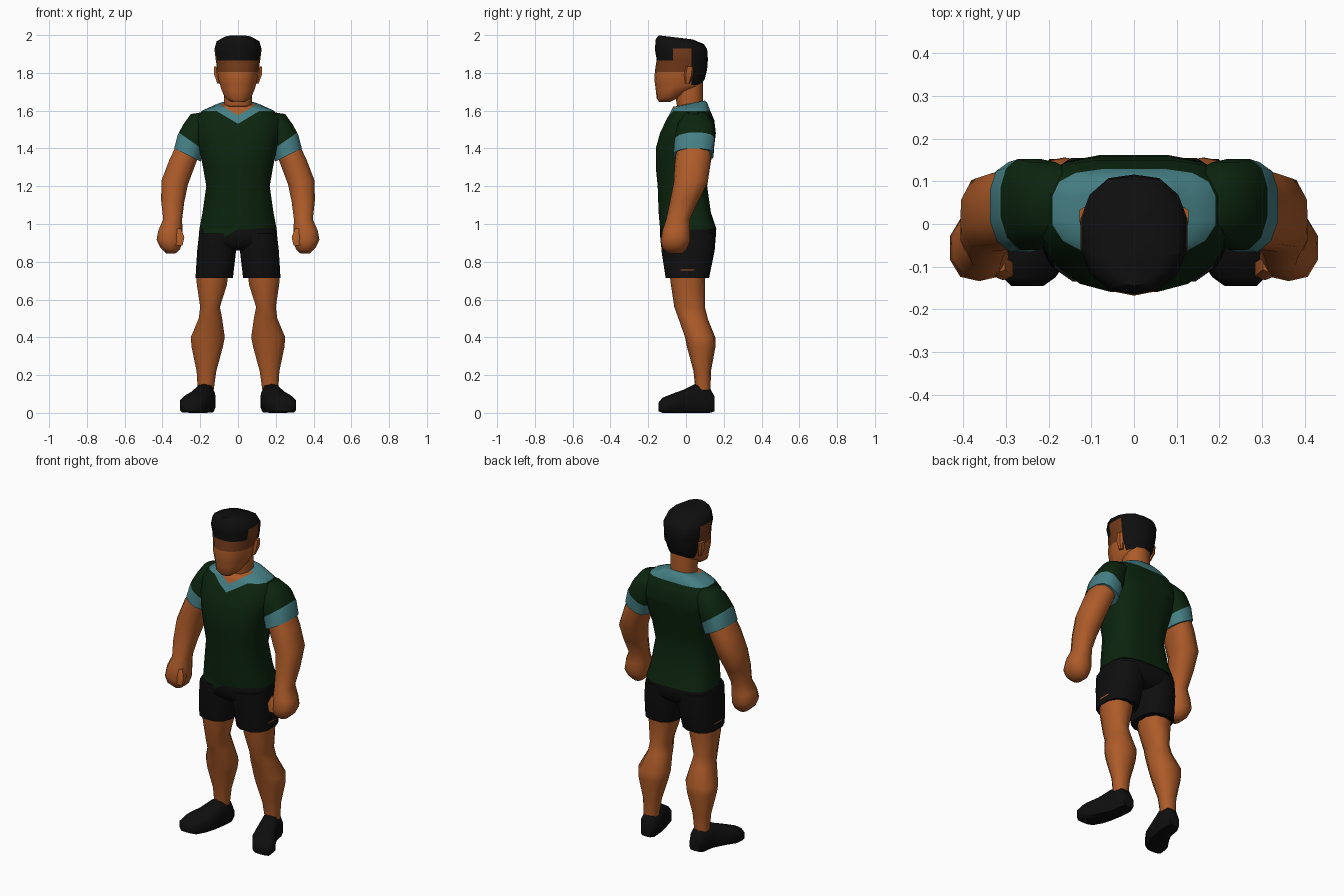
import bpy, bmesh, math
from mathutils import Vector


def mat(name, col):
    m = bpy.data.materials.new(name)
    m.diffuse_color = (*col, 1)
    return m


SKIN = mat("skin", (0.42, 0.105, 0.022))
SHADE = mat("brow_brown", (0.17, 0.042, 0.010))
TEAL = mat("teal_trim", (0.060, 0.215, 0.235))
GREEN = mat("dark_green", (0.0035, 0.018, 0.0045))
BLACK = mat("black", (0.0045, 0.0045, 0.0045))


def power(v, e):
    return math.copysign(abs(v) ** e, v)


def loft(name, rings, mats, n=12, front=0.9, back=0.9, side=1, along="z",
         cuts=(), rule=None, angle=50):
    """Ring: (centre x, level, half width, low, high, tilt in x, tilt in depth)."""
    bm = bmesh.new()
    loops = []
    for r in rings:
        cx, lv, rx, lo, hi, tx, ty = (tuple(r) + (0, 0))[:7]
        mid, ry, loop = (lo + hi) / 2, (hi - lo) / 2, []
        for i in range(n):
            a = 2 * math.pi * (i + 0.5) / n
            e = front if math.sin(a) < 0 else back
            dx, dy = rx * power(math.cos(a), e), ry * power(math.sin(a), e)
            k = 1 / math.cos(math.pi / n)          # reach the full outline
            dx, dy = max(-rx, min(rx, dx * k)), max(-ry, min(ry, dy * k))
            l = lv + tx * dx + ty * dy
            p = (cx + dx, mid + dy, l) if along == "z" else (cx + dx, l, mid + dy)
            loop.append(bm.verts.new((p[0] * side, p[1], p[2])))
        loops.append(loop)
    for a, b in zip(loops, loops[1:]):
        for i in range(n):
            j = (i + 1) % n
            bm.faces.new((a[i], a[j], b[j], b[i]))
    bm.faces.new(loops[0])
    bm.faces.new(loops[-1])
    # colour borders are cut into the faces
    for co, no in cuts:
        bmesh.ops.bisect_plane(bm, geom=bm.verts[:] + bm.edges[:] + bm.faces[:],
                               dist=1e-5, plane_co=co, plane_no=no)
    bmesh.ops.recalc_face_normals(bm, faces=bm.faces[:])
    if rule:
        for f in bm.faces:
            f.material_index = rule(f.calc_center_median())
    me = bpy.data.meshes.new(name)
    bm.to_mesh(me)
    bm.free()
    for m in mats:
        me.materials.append(m)
    ob = bpy.data.objects.new(name, me)
    bpy.context.collection.objects.link(ob)
    bpy.ops.object.select_all(action="DESELECT")
    ob.select_set(True)
    bpy.context.view_layer.objects.active = ob
    bpy.ops.object.shade_smooth_by_angle(angle=math.radians(angle))
    return ob


# shirt body with V collar
def shirt_rule(c):
    if c.y < 0.01:
        if c.z > 1.575 + 0.6 * abs(c.x):
            return 2
        return 1 if c.z > min(1.53 + 0.6 * abs(c.x), 1.598) else 0
    return 1 if c.z > 1.598 else 0


loft("shirt", [
    (0, 0.97, 0.205, -0.137, 0.162), (0, 1.06, 0.188, -0.145, 0.132),
    (0, 1.20, 0.168, -0.150, 0.112), (0, 1.30, 0.185, -0.160, 0.125),
    (0, 1.40, 0.205, -0.160, 0.148), (0, 1.48, 0.225, -0.138, 0.158),
    (0, 1.55, 0.228, -0.105, 0.150), (0, 1.60, 0.190, -0.078, 0.128),
    (0, 1.632, 0.110, -0.068, 0.112, 0, 0.12),
    (0, 1.638, 0.075, -0.055, 0.100, 0, 0.2)],
    [GREEN, TEAL, SKIN], n=16, front=0.85, back=0.6,
    cuts=[((0, 0, 1.53), (0.6, 0, -1)), ((0, 0, 1.53), (0.6, 0, 1)),
          ((0, 0, 1.575), (0.6, 0, -1)), ((0, 0, 1.575), (0.6, 0, 1)),
          ((0, 0, 1.598), (0, 0, 1)), ((0, 0.01, 0), (0, 1, 0))],
    rule=shirt_rule)

# neck
loft("neck", [(0, 1.56, 0.065, -0.035, 0.09), (0, 1.65, 0.074, -0.052, 0.09),
              (0, 1.76, 0.072, -0.06, 0.09)], [SKIN], n=10)


# head with hair cap and shaded brow
def head_rule(c):
    if c.z > 1.93 or (c.z > 1.865 and (c.y < -0.07 or c.y > 0.03)):
        return 1
    if c.y > 0.03 and c.z > 1.735:
        return 1
    return 2 if c.z > 1.805 else 0


loft("head", [
    (0, 1.645, 0.035, -0.142, -0.085), (0, 1.672, 0.070, -0.155, -0.020, 0, 0.1),
    (0, 1.72, 0.090, -0.160, 0.080, 0, 0.1), (0, 1.77, 0.104, -0.168, 0.100),
    (0, 1.82, 0.110, -0.163, 0.112), (0, 1.87, 0.118, -0.155, 0.116),
    (0, 1.925, 0.125, -0.165, 0.112), (0, 1.965, 0.113, -0.160, 0.095, 0, -0.10),
    (0, 1.988, 0.070, -0.145, 0.035, 0, -0.12)],
    [SKIN, BLACK, SHADE], n=14, front=0.95, back=0.85,
    cuts=[((0, 0, z), (0, 0, 1)) for z in (1.735, 1.805, 1.865, 1.93)]
    + [((0, y, 0), (0, 1, 0)) for y in (-0.07, 0.03)], rule=head_rule)

# shorts waist, with the shirt tail hanging over one front side
loft("shorts_waist", [
    (0, 0.86, 0.13, -0.09, 0.12), (0, 0.90, 0.205, -0.134, 0.155),
    (0, 0.96, 0.207, -0.139, 0.160), (0, 0.985, 0.198, -0.134, 0.155)],
    [BLACK, GREEN], n=16, front=0.8, back=0.65,
    cuts=[((-0.17, 0, 0.87), (0.6, 0, -1)), ((0, 0, 0), (0, 1, 0)),
          ((0, 0, 0), (1, 0, 0)), ((-0.18, 0, 0), (1, 0, 0))],
    rule=lambda c: int(c.y < 0 and -0.18 < c.x < 0
                       and c.z > 0.87 + 0.6 * (c.x + 0.17)))

for side, tag in ((1, "left"), (-1, "right")):
    # sleeve: green shoulder and teal cuff
    loft(tag + "_sleeve", [
        (0.185, 1.592, 0.065, 0.00, 0.10, -0.15), (0.213, 1.54, 0.078, -0.04, 0.145, -0.2),
        (0.245, 1.45, 0.074, -0.06, 0.152, 0.3), (0.268, 1.365, 0.070, -0.066, 0.145, 0.5)],
        [GREEN, TEAL], n=12, back=0.75, side=side,
        cuts=[((side * 0.25, 0, 1.44), (-0.7 * side, 0, 1))],
        rule=lambda c: int(c.z < 1.44 + 0.7 * (abs(c.x) - 0.25)))
    # bare arm and fist
    loft(tag + "_arm", [
        (0.262, 1.40, 0.058, -0.050, 0.135, 0.5), (0.297, 1.32, 0.064, -0.060, 0.130, 0.4),
        (0.335, 1.22, 0.070, -0.065, 0.115, 0.15), (0.346, 1.12, 0.061, -0.085, 0.065, 0.1),
        (0.346, 1.025, 0.050, -0.105, 0.020), (0.358, 0.965, 0.064, -0.125, 0.020),
        (0.363, 0.91, 0.068, -0.134, 0.022, 0.1), (0.360, 0.87, 0.052, -0.125, 0.005, 0.1),
        (0.355, 0.845, 0.025, -0.095, -0.02)], [SKIN], n=10, side=side)
    loft(tag + "_thumb", [
        (0.320, 0.975, 0.018, -0.115, -0.07), (0.306, 0.93, 0.022, -0.132, -0.08),
        (0.312, 0.885, 0.018, -0.13, -0.09)], [SKIN], n=6, side=side)
    # ear
    loft(tag + "_ear", [(0.100, 1.745, 0.010, -0.005, 0.020), (0.112, 1.79, 0.014, -0.010, 0.038),
                        (0.116, 1.835, 0.012, 0.000, 0.040)], [SKIN], n=6, side=side)
    # shorts leg
    loft(tag + "_shorts_leg", [
        (0.110, 0.95, 0.096, -0.135, 0.155), (0.113, 0.86, 0.103, -0.130, 0.152),
        (0.126, 0.715, 0.099, -0.108, 0.122)],
        [BLACK], n=12, front=0.8, back=0.75, side=side)
    # leg
    loft(tag + "_leg", [
        (0.137, 0.76, 0.086, -0.090, 0.105), (0.138, 0.68, 0.080, -0.080, 0.100),
        (0.148, 0.56, 0.052, -0.062, 0.100), (0.146, 0.50, 0.062, -0.040, 0.115),
        (0.160, 0.40, 0.090, -0.005, 0.155), (0.163, 0.35, 0.083, 0.005, 0.156),
        (0.167, 0.22, 0.052, 0.040, 0.132), (0.171, 0.12, 0.042, 0.050, 0.130)],
        [SKIN], n=10, side=side)
    # shoe, toes turned out
    loft(tag + "_shoe", [
        (0.165, 0.152, 0.034, 0.008, 0.085), (0.168, 0.125, 0.048, 0.0, 0.135),
        (0.176, 0.055, 0.053, 0.0, 0.156), (0.200, -0.015, 0.066, 0.0, 0.122),
        (0.228, -0.075, 0.078, 0.0, 0.100), (0.246, -0.125, 0.062, 0.0, 0.080),
        (0.250, -0.145, 0.038, 0.008, 0.055)],
        [BLACK], n=10, front=0.5, back=0.9, side=side, along="y")
